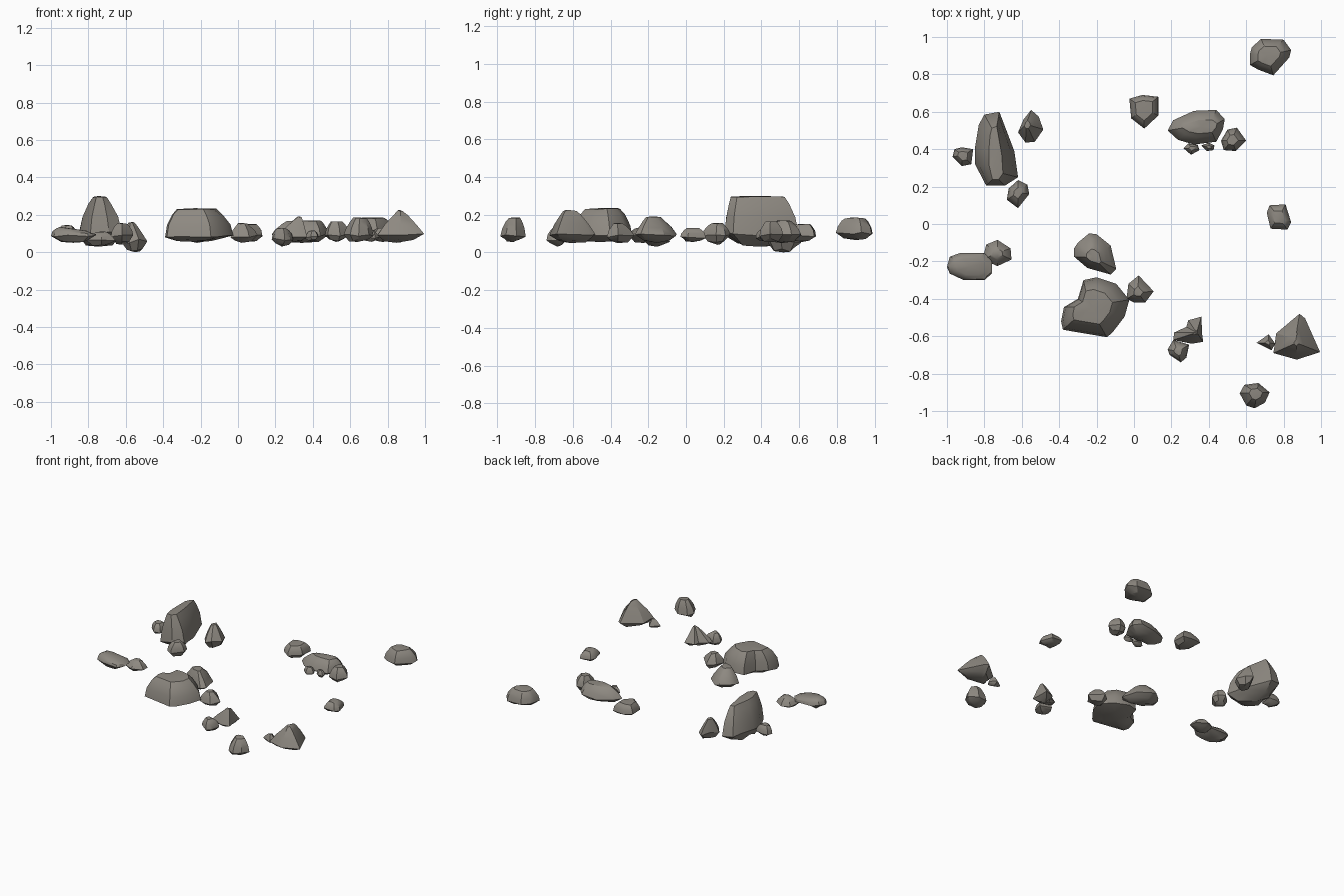
import bpy
import bmesh
import math
import random
from mathutils import Vector

random.seed(7)

if "Cube" in bpy.data.objects:
    bpy.data.objects.remove(bpy.data.objects["Cube"], do_unlink=True)

# The single stone colour
stone = bpy.data.materials.new("warm_grey_stone")
stone.use_nodes = True
colour = (0.27, 0.25, 0.22, 1)
stone.diffuse_color = colour
shader = next(n for n in stone.node_tree.nodes if n.type == 'BSDF_PRINCIPLED')
shader.inputs["Base Color"].default_value = colour
shader.inputs["Roughness"].default_value = 0.9


def rock(name, footprint, heights, crown=None, spread=0.5, power=2.2, tilt=(0, 0)):
    """Loft a footprint up to a crown and down to a craggy underside.
    heights = lowest point, widest rim, top; spread = crown size (x, y or both)."""
    low, rim, top = heights
    outline = [Vector(p) for p in footprint]
    centre = sum(outline, Vector((0, 0))) / len(outline)
    crown = Vector(crown) if crown else centre
    spread = Vector(spread if isinstance(spread, tuple) else (spread, spread))
    bm = bmesh.new()

    def ring(scale, middle, height_of):
        verts = []
        for p in outline:
            offset = (p - centre) * scale
            spot = middle + offset
            verts.append(bm.verts.new((spot.x, spot.y, height_of(spot))))
        return verts

    # Underside, rim, shoulders and crown
    depth = rim - low
    rings = [ring(Vector((0.62, 0.62)), centre,
                  lambda s: low + depth * random.uniform(0.05, 0.6)),
             ring(Vector((1, 1)), centre,
                  lambda s: rim + random.uniform(-0.2, 0.2) * depth)]
    for t in (0.45, 0.8, 1):
        blend = t ** power
        scale = Vector((1, 1)).lerp(spread, blend)
        middle = centre.lerp(crown, blend)
        rings.append(ring(scale, middle, lambda s: rim + (top - rim) * t
                          + t * (s - crown).dot(Vector(tilt))
                          - random.uniform(0, 0.06) * (top - rim)))

    # Skin the rings and cap both ends
    count = len(outline)
    for lower, upper in zip(rings, rings[1:]):
        for i in range(count):
            j = (i + 1) % count
            bm.faces.new((lower[i], lower[j], upper[j], upper[i]))
    for end, spot, z in ((rings[0], centre, low), (rings[-1], crown, top)):
        tip = bm.verts.new((spot.x, spot.y, z))
        for i in range(count):
            bm.faces.new((end[i], end[(i + 1) % count], tip))
    bmesh.ops.recalc_face_normals(bm, faces=bm.faces)

    mesh = bpy.data.meshes.new(name)
    bm.to_mesh(mesh)
    bm.free()
    mesh.materials.append(stone)
    obj = bpy.data.objects.new(name, mesh)
    bpy.context.collection.objects.link(obj)
    bpy.ops.object.select_all(action='DESELECT')
    obj.select_set(True)
    bpy.context.view_layer.objects.active = obj
    bpy.ops.object.shade_smooth_by_angle(angle=math.radians(32))


# Back right cluster around the tall boulder
rock("tall_boulder",
     [(-.8, .585), (-.72, .6), (-.64, .39), (-.62, .25), (-.69, .205),
      (-.79, .205), (-.85, .32), (-.85, .41), (-.83, .53)],
     (.03, .1, .3), crown=(-.745, .37), spread=(.33, .72), power=1.7)
rock("tall_boulder_outer_stone",
     [(-.96, .4), (-.92, .41), (-.86, .4), (-.87, .32), (-.92, .31), (-.97, .36)],
     (.06, .09, .145))
rock("tall_boulder_inner_stone",
     [(-.62, .49), (-.59, .56), (-.55, .61), (-.51, .575), (-.485, .505),
      (-.53, .44), (-.58, .435)],
     (0, .06, .16), crown=(-.57, .53), spread=.25, power=1.2)
rock("tall_boulder_front_stone",
     [(-.62, .235), (-.57, .21), (-.56, .16), (-.62, .085), (-.68, .13), (-.67, .19)],
     (.04, .085, .155), spread=.4)

# Right pair of flat stones
rock("flat_slab",
     [(-1, -.23), (-.985, -.175), (-.93, -.155), (-.8, -.155), (-.76, -.2),
      (-.76, -.265), (-.8, -.3), (-.91, -.3), (-.985, -.265)],
     (.05, .09, .125), spread=.6, tilt=(-.15, 0))
rock("flat_slab_neighbour",
     [(-.79, -.11), (-.73, -.085), (-.66, -.13), (-.655, -.19), (-.73, -.225),
      (-.81, -.19)],
     (.03, .06, .11), spread=.35, power=1.5)

# Central cluster
rock("broad_boulder",
     [(-.39, -.52), (-.375, -.445), (-.3, -.4), (-.27, -.3), (-.2, -.285),
      (-.095, -.32), (-.025, -.405), (-.05, -.495), (-.115, -.58), (-.145, -.605),
      (-.325, -.575), (-.38, -.565)],
     (.055, .085, .235), crown=(-.23, -.45), spread=.58, power=2.2)
rock("broad_boulder_back_stone",
     [(-.32, -.13), (-.3, -.1), (-.24, -.05), (-.2, -.055), (-.125, -.115),
      (-.095, -.24), (-.125, -.27), (-.25, -.235), (-.32, -.175)],
     (.05, .09, .19), crown=(-.22, -.17), spread=.35, power=1.5)
rock("broad_boulder_side_stone",
     [(-.04, -.4), (-.03, -.32), (.025, -.275), (.105, -.36), (.06, -.42), (0, -.42)],
     (.05, .085, .155), spread=.35, power=1.6)

# Front left stones
rock("split_stone",
     [(.21, -.62), (.215, -.58), (.28, -.55), (.29, -.515), (.36, -.495),
      (.365, -.595), (.37, -.63), (.31, -.64)],
     (.055, .085, .19), crown=(.33, -.58), spread=.15, power=1.1)
rock("split_stone_chip",
     [(.18, -.67), (.21, -.62), (.295, -.645), (.28, -.715), (.25, -.74), (.19, -.7)],
     (.03, .07, .13), spread=.4)
rock("peaked_boulder",
     [(.75, -.66), (.76, -.585), (.885, -.48), (.915, -.505), (.995, -.685),
      (.87, -.725), (.745, -.69)],
     (.05, .1, .225), crown=(.865, -.62), spread=(.1, .3), power=1.2)
rock("peaked_boulder_chip",
     [(.655, -.635), (.72, -.59), (.755, -.64), (.735, -.675)],
     (.055, .075, .12), spread=.3, power=1.3)
rock("front_stone",
     [(.565, -.905), (.59, -.86), (.665, -.85), (.725, -.9), (.7, -.955),
      (.645, -.985), (.6, -.97)],
     (.055, .09, .185), crown=(.65, -.91), spread=.45, power=1.8)

# Back left cluster and strays
rock("left_stray_stone",
     [(.71, .06), (.725, .1), (.81, .105), (.84, .01), (.82, -.03), (.73, -.025)],
     (.055, .08, .13), spread=.5)
rock("ridge_boulder",
     [(.18, .5), (.21, .555), (.32, .605), (.44, .61), (.485, .56), (.475, .505),
      (.44, .44), (.32, .425), (.235, .45)],
     (.05, .09, .17), crown=(.36, .52), spread=(.6, .4), power=1.8)
rock("ridge_boulder_side_stone",
     [(.465, .445), (.5, .505), (.55, .515), (.6, .445), (.545, .39), (.48, .395)],
     (.055, .09, .165), spread=.45)
rock("ridge_boulder_large_chip",
     [(.265, .405), (.29, .43), (.34, .425), (.35, .395), (.305, .37)],
     (.06, .08, .12), spread=.4)
rock("ridge_boulder_small_chip",
     [(.36, .42), (.4, .435), (.43, .42), (.425, .395), (.39, .39)],
     (.06, .08, .115), spread=.4)
rock("back_middle_stone",
     [(-.025, .67), (.045, .69), (.13, .68), (.13, .58), (.055, .51), (-.015, .565)],
     (.055, .09, .15), spread=.6)
rock("back_corner_boulder",
     [(.62, .91), (.63, .945), (.68, .99), (.8, .985), (.84, .93), (.83, .89),
      (.745, .795), (.665, .825), (.62, .85)],
     (.065, .1, .185), spread=.55, power=2)
